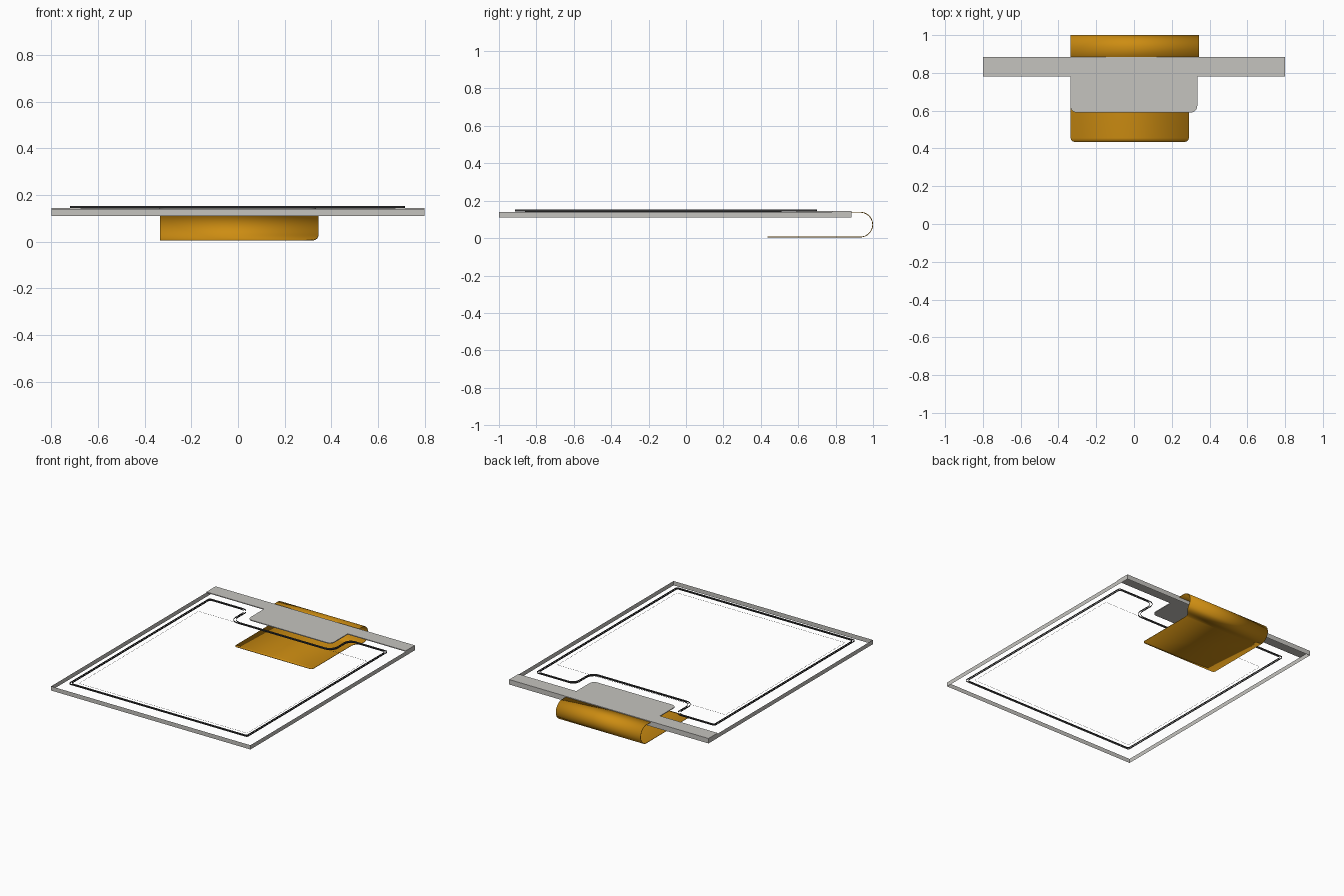
import bpy
import bmesh
import math
from mathutils import Vector

cube = bpy.data.objects.get("Cube")
if cube:
    bpy.data.objects.remove(cube, do_unlink=True)


def material(name, rgb):
    mat = bpy.data.materials.new(name)
    mat.use_nodes = True
    mat.diffuse_color = (*rgb, 1)
    mat.node_tree.nodes["Principled BSDF"].inputs["Base Color"].default_value = (*rgb, 1)
    return mat


GREY = material("light grey", (0.56, 0.55, 0.52))
AMBER = material("amber film", (0.61, 0.265, 0.006))
DARK = material("dark grey", (0.035, 0.035, 0.035))


def finish(name, bm, mat):
    mesh = bpy.data.meshes.new(name)
    bm.to_mesh(mesh)
    bm.free()
    mesh.materials.append(mat)
    obj = bpy.data.objects.new(name, mesh)
    bpy.context.collection.objects.link(obj)
    return obj


def smooth(obj):
    bpy.ops.object.select_all(action="DESELECT")
    obj.select_set(True)
    bpy.context.view_layer.objects.active = obj
    bpy.ops.object.shade_smooth_by_angle(angle=math.radians(35))


def rounded(corners, steps=6):
    """Outline from (x, y, radius) corners, with arcs at the rounded ones."""
    out = []
    for i, (x, y, r) in enumerate(corners):
        p = Vector((x, y))
        if r == 0:
            out.append(p)
            continue
        a = (Vector(corners[i - 1][:2]) - p).normalized()
        b = (Vector(corners[(i + 1) % len(corners)][:2]) - p).normalized()
        half = a.angle(b) / 2
        reach = r / math.tan(half)
        centre = p + (a + b).normalized() * (r / math.sin(half))
        start, end = p + a * reach - centre, p + b * reach - centre
        sweep = start.angle(end)
        for k in range(steps + 1):
            t = k / steps
            out.append(centre + (start * math.sin((1 - t) * sweep)
                                 + end * math.sin(t * sweep)) / math.sin(sweep))
    return out


def prism(name, outlines, low, high, mat, capped=False):
    """Upright walls along closed outlines, closed top and bottom if capped."""
    bm = bmesh.new()
    for outline in outlines:
        bottom = [bm.verts.new((p.x, p.y, low)) for p in outline]
        top = [bm.verts.new((p.x, p.y, high)) for p in outline]
        n = len(outline)
        for i in range(n):
            j = (i + 1) % n
            bm.faces.new((bottom[i], bottom[j], top[j], top[i]))
        if capped:
            bm.faces.new(top)
            bm.faces.new(bottom[::-1])
    obj = finish(name, bm, mat)
    smooth(obj)
    return obj


def rectangle(x, front, back):
    return [(-x, front, 0), (x, front, 0), (x, back, 0), (-x, back, 0)]


# Open panel rim
prism("panel_rim", [rounded(rectangle(0.8, -1, 0.885))], 0.109, 0.14, GREY)

# Rear ledge with its rounded tongue
ledge = [(-0.8, 0.78, 0), (-0.337, 0.78, 0), (-0.337, 0.59, 0.035),
         (0.335, 0.59, 0.035), (0.335, 0.78, 0), (0.8, 0.78, 0),
         (0.8, 0.885, 0), (-0.8, 0.885, 0)]
prism("rear_ledge", [rounded(ledge)], 0.139, 0.145, GREY, capped=True)


# Seal: two nested upright walls that step around the tongue
def seal(d):
    return rounded([(-0.72 + d, -0.915 + d, 0.015), (0.715 - d, -0.915 + d, 0.015),
                    (0.715 - d, 0.7 - d, 0.015), (0.4 + d, 0.7 - d, 0.05),
                    (0.4 + d, 0.508 - d, 0.06), (-0.4 - d, 0.508 - d, 0.06),
                    (-0.4 - d, 0.7 - d, 0.05), (-0.72 + d, 0.7 - d, 0.015)])


prism("seal_walls", [seal(0), seal(0.012)[::-1]], 0.143, 0.152, DARK)

# Fine outline around the active area
prism("active_area_outline", [rounded(rectangle(0.675, -0.86, 0.51))], 0.14, 0.1415, DARK)

# Flexible film: path runs back from the ledge, around the bend and forward again
R, BEND_Y, BEND_Z, TIP, CORNER = 0.066, 0.932, 0.072, 0.435, 0.02
path = [(0.86, BEND_Z + R)]
path += [(BEND_Y + R * math.cos(a), BEND_Z + R * math.sin(a))
         for a in (math.pi * (0.5 - k / 28) for k in range(29))]
path += [(y, BEND_Z - R) for y in (0.92, 0.905, 0.89)]
path += [(TIP + CORNER * (1 - math.sin(k * math.pi / 12)), BEND_Z - R) for k in range(7)]

bm = bmesh.new()
rows = []
for y, z in path:
    left, right = -0.335, 0.345
    if z < BEND_Z:
        t = min(max((0.985 - y) / 0.095, 0), 1)
        right -= 0.055 * t * t * (3 - 2 * t)
    over = max(0, TIP + CORNER - y)
    inset = CORNER - math.sqrt(max(0, CORNER ** 2 - over ** 2))
    rows.append([bm.verts.new((x, y, z)) for x in (left + inset, right - inset)])
for a, b in zip(rows, rows[1:]):
    bm.faces.new((a[0], a[1], b[1], b[0]))
film = finish("flexible_film", bm, AMBER)
thickness = film.modifiers.new("thickness", "SOLIDIFY")
thickness.thickness = 0.004
thickness.offset = 0
smooth(film)
